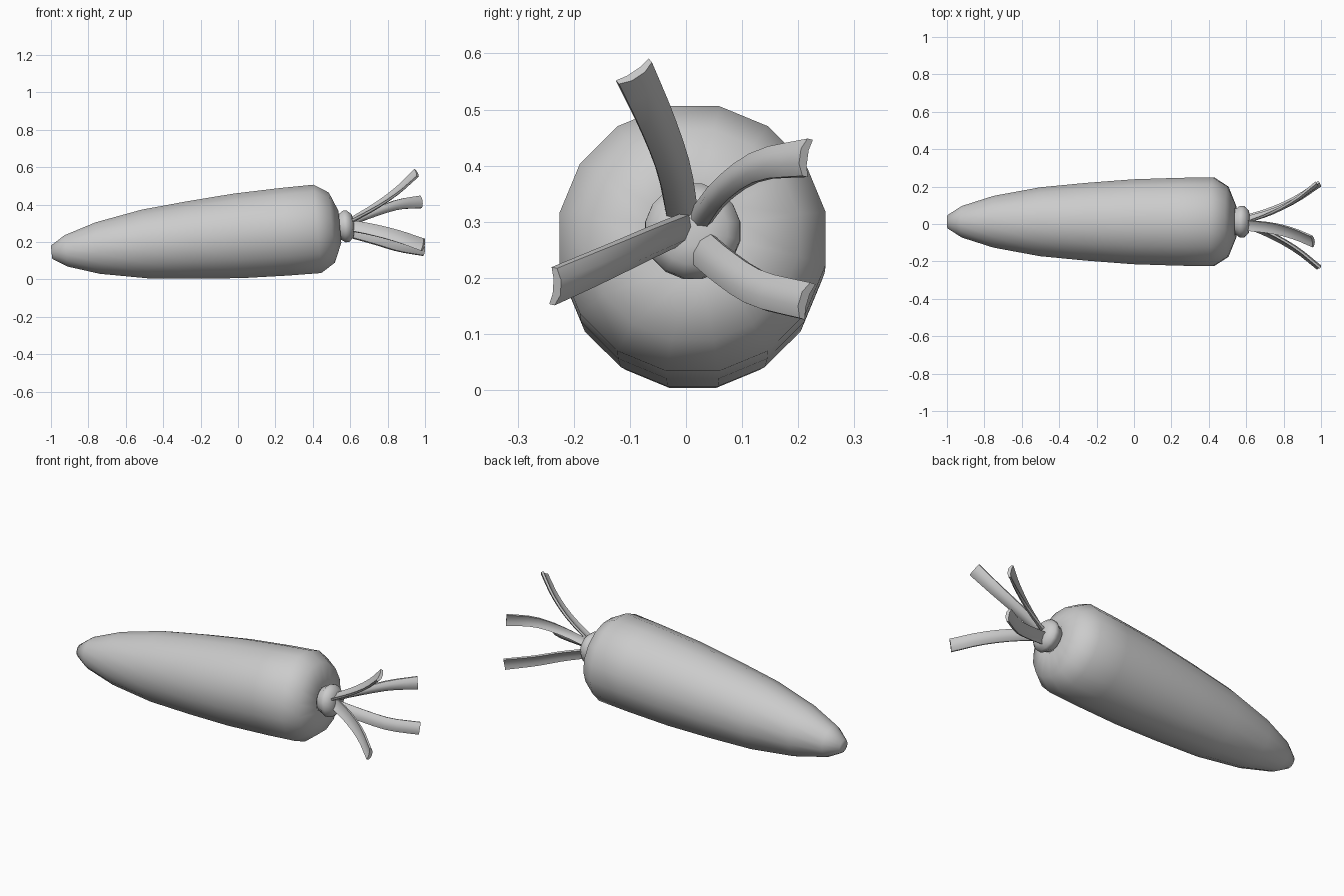
import bpy, math
from mathutils import Vector

if "Cube" in bpy.data.objects:
    bpy.data.objects.remove(bpy.data.objects["Cube"])

grey = bpy.data.materials.new("plain grey")
grey.diffuse_color = (0.6, 0.6, 0.6, 1)
grey.use_nodes = True
grey.node_tree.nodes["Principled BSDF"].inputs["Base Color"].default_value = grey.diffuse_color


def loft(name, rings, angle):
    """Skin a list of closed rings and cap both ends."""
    n = len(rings[0])
    verts = [p for r in rings for p in r]
    faces = []
    for i in range(len(rings) - 1):
        for j in range(n):
            k = (j + 1) % n
            faces.append((i * n + j, i * n + k, (i + 1) * n + k, (i + 1) * n + j))
    faces.append(tuple(reversed(range(n))))
    faces.append(tuple(range((len(rings) - 1) * n, len(rings) * n)))
    me = bpy.data.meshes.new(name)
    me.from_pydata([tuple(v) for v in verts], [], faces)
    me.materials.append(grey)
    ob = bpy.data.objects.new(name, me)
    bpy.context.collection.objects.link(ob)
    bpy.ops.object.select_all(action='DESELECT')
    ob.select_set(True)
    bpy.context.view_layer.objects.active = ob
    bpy.ops.object.mode_set(mode='EDIT')
    bpy.ops.mesh.select_all(action='SELECT')
    bpy.ops.mesh.normals_make_consistent(inside=False)
    bpy.ops.object.mode_set(mode='OBJECT')
    bpy.ops.object.shade_smooth_by_angle(angle=math.radians(angle))
    return ob


# tapered root and crown knob: 16-sided rings on a slightly tilted axis
SLOPE = 0.0875
axis = Vector((1, 0, SLOPE)).normalized()
side = Vector((0, 1, 0))
up = axis.cross(side) * -1
if up.z < 0:
    up = -up


def ring(x, r):
    c = Vector((x, 0.012, 0.27 + SLOPE * (x - 0.425)))
    R = r / math.cos(math.pi / 16)
    return [c + R * (math.cos(a) * side + math.sin(a) * up)
            for a in ((j + 0.5) * math.pi / 8 for j in range(16))]


root = [(-0.997, 0.035), (-0.92, 0.084), (-0.75, 0.138), (-0.5, 0.184),
        (-0.25, 0.208), (0, 0.227), (0.25, 0.235), (0.425, 0.237),
        (0.502, 0.188), (0.545, 0.085), (0.53, 0.06)]
loft("root", [ring(x, r) for x, r in root], 60)
knob = [(0.52, 0.065), (0.55, 0.072), (0.568, 0.085), (0.588, 0.084),
        (0.612, 0.062), (0.62, 0.03)]
loft("crown_knob", [ring(x, r) for x, r in knob], 60)


# leaf stalks: arched strips swept along a bent path
def bend(pts, t):
    """Catmull-Rom point on a path."""
    p = [2 * pts[0] - pts[1]] + pts + [2 * pts[-1] - pts[-2]]
    i = min(int(t * (len(pts) - 1)), len(pts) - 2)
    u = t * (len(pts) - 1) - i
    a, b, c, d = p[i:i + 4]
    return 0.5 * (2 * b + (c - a) * u + (2 * a - 5 * b + 4 * c - d) * u * u
                  + (3 * b - a - 3 * c + d) * u ** 3)


# (across, inward) cross-section
SECTION = [(-0.5, -0.012), (-0.5, 0.0), (-0.2, 0.011), (0.2, 0.011),
           (0.5, 0.0), (0.5, -0.012), (0.2, -0.006), (-0.2, -0.006)]


def stalk(name, path, w0, w1):
    pts = [Vector(p) for p in path]
    rings = []
    for i in range(9):
        t = i / 8
        c = bend(pts, t)
        tan = (bend(pts, min(t + 0.02, 1)) - bend(pts, max(t - 0.02, 0))).normalized()
        w = Vector(w0).lerp(Vector(w1), t)
        size = w.length
        w = (w - tan * w.dot(tan) * 0.7).normalized()
        n = tan.cross(w).normalized()
        if n.x < 0:
            n = -n
        rings.append([c + w * size * a + n * b for a, b in SECTION])
    loft(name, rings, 45)


stalk("stalk_top", [(0.59, -0.005, 0.305), (0.74, -0.02, 0.39),
                    (0.86, -0.05, 0.475), (0.957, -0.09, 0.565)],
      (0, 0.055, 0.012), (-0.01, 0.058, 0.04))
stalk("stalk_upper_back", [(0.59, 0.015, 0.295), (0.73, 0.06, 0.355),
                           (0.86, 0.125, 0.4), (0.98, 0.212, 0.415)],
      (0, -0.03, 0.03), (0, 0.015, 0.066))
stalk("stalk_front", [(0.59, 0.005, 0.288), (0.73, -0.055, 0.262),
                      (0.87, -0.135, 0.226), (0.992, -0.232, 0.184)],
      (0, 0.023, 0.055), (0, 0.015, 0.066))
stalk("stalk_lower_back", [(0.59, 0.02, 0.258), (0.73, 0.065, 0.22),
                           (0.86, 0.125, 0.182), (0.993, 0.212, 0.16)],
      (0, 0.03, 0.055), (0, 0.02, 0.063))
